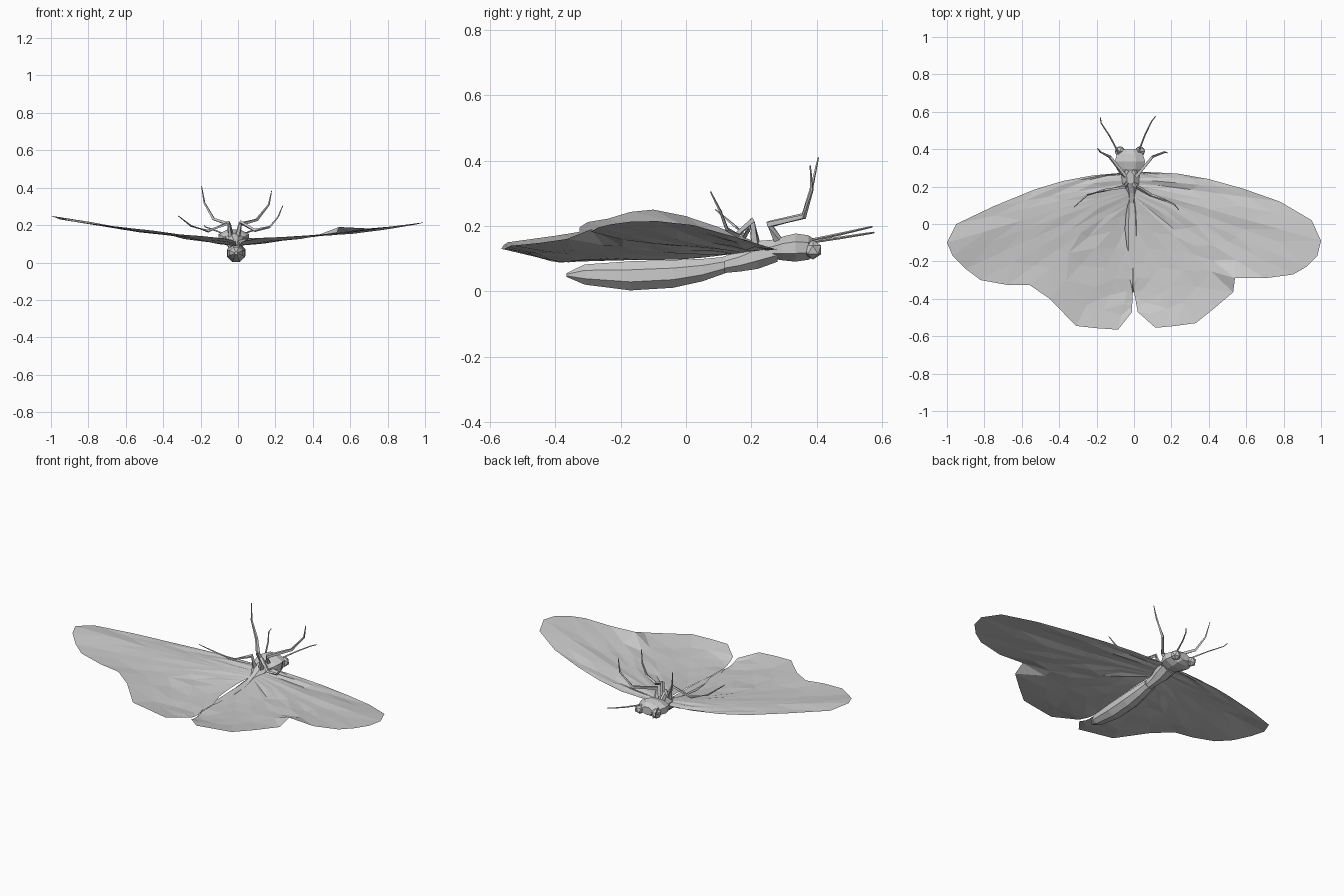
import bpy, bmesh, math, random
from mathutils import Vector

cube = bpy.data.objects.get("Cube")
if cube:
    bpy.data.objects.remove(cube, do_unlink=True)

grey = bpy.data.materials.new("plain grey")
grey.use_nodes = True
grey.diffuse_color = (0.6, 0.6, 0.6, 1)
grey.node_tree.nodes["Principled BSDF"].inputs["Base Color"].default_value = (0.6, 0.6, 0.6, 1)


def finish(name, bm, recalc=True):
    if recalc:
        bmesh.ops.recalc_face_normals(bm, faces=bm.faces[:])
    mesh = bpy.data.meshes.new(name)
    bm.to_mesh(mesh)
    bm.free()
    mesh.materials.append(grey)
    obj = bpy.data.objects.new(name, mesh)
    bpy.context.scene.collection.objects.link(obj)
    return obj


def skin(bm, rings):
    """Join closed rings of points into a capped tube."""
    rings = [[bm.verts.new(p) for p in ring] for ring in rings]
    n = len(rings[0])
    for a, b in zip(rings, rings[1:]):
        for i in range(n):
            j = (i + 1) % n
            bm.faces.new((a[i], a[j], b[j], b[i]))
    bm.faces.new(rings[0])
    bm.faces.new(rings[-1])


def loft(name, sections, sides=8):
    """Sections along y: (y, centre x, half width, bottom z, top z)."""
    bm = bmesh.new()
    rings = []
    for y, cx, w, z0, z1 in sections:
        angles = [2 * math.pi * (i + 0.5) / sides for i in range(sides)]
        rings.append([(cx + w * math.cos(a) * 1.06, y,
                       (z0 + z1) / 2 + (z1 - z0) / 2 * math.sin(a) * 1.06) for a in angles])
    skin(bm, rings)
    return finish(name, bm)


def limb(name, points, r0, r1, sides=4):
    """Tapering jointed tube along a path."""
    pts = [Vector(p) for p in points]
    bm = bmesh.new()
    rings = []
    for i, p in enumerate(pts):
        d = (pts[min(i + 1, len(pts) - 1)] - pts[max(i - 1, 0)]).normalized()
        u = d.cross(Vector((0.9, 0.3, 0.1))).normalized()
        v = d.cross(u)
        r = r0 + (r1 - r0) * i / (len(pts) - 1)
        rings.append([p + r * (u * math.cos(2 * math.pi * k / sides)
                               + v * math.sin(2 * math.pi * k / sides)) for k in range(sides)])
    skin(bm, rings)
    return finish(name, bm)


def wing(name, outline, root_x, bulge, seed):
    """Sagging, crumpled sheet; outline holds (x, y, z, root y, lift at the rim)."""
    rng = random.Random(seed)
    bm = bmesh.new()
    columns = []
    steps = (0, 0.2, 0.4, 0.6, 0.78, 1)
    for x, y, z, ry, lift in outline:
        bow = max(0, 1 - ((ry + 0.02) / 0.2) ** 2)
        root = Vector((root_x + bulge * bow, ry, 0.097 + 0.12 * max(0, ry) + 0.005 * min(0, ry)))
        rim = Vector((x, y, z))
        # Ribs along the straight leading edge stay unsagged
        sag = 0.014 if ry < 0.24 else 0.004
        col = []
        for t in steps:
            p = root.lerp(rim, t)
            p.z += (rng.uniform(-0.005, 0.005) - sag) * math.sin(math.pi * t)
            if t == 1:
                p.z += lift
            col.append(bm.verts.new(p))
        columns.append(col)
    for a, b in zip(columns, columns[1:]):
        for k in range(len(steps) - 1):
            bm.faces.new((a[k], a[k + 1], b[k + 1], b[k]))
    bmesh.ops.remove_doubles(bm, verts=bm.verts[:], dist=0.0005)
    bmesh.ops.triangulate(bm, faces=bm.faces[:])
    bm.normal_update()
    bmesh.ops.reverse_faces(bm, faces=[f for f in bm.faces if f.normal.z < 0])
    return finish(name, bm, recalc=False)


# Wings
wing("right_wing", [
    (-0.05, 0.275, 0.13, 0.27, 0), (-0.22, 0.26, 0.134, 0.26, 0),
    (-0.38, 0.23, 0.146, 0.25, 0), (-0.53, 0.185, 0.162, 0.24, 0),
    (-0.75, 0.095, 0.198, 0.225, 0), (-0.95, 0.0, 0.23, 0.21, 0),
    (-1.0, -0.10, 0.25, 0.195, 0), (-0.97, -0.17, 0.243, 0.18, 0),
    (-0.90, -0.24, 0.222, 0.165, 0), (-0.82, -0.30, 0.212, 0.15, 0),
    (-0.68, -0.325, 0.196, 0.13, 0), (-0.56, -0.325, 0.182, 0.10, 0),
    (-0.45, -0.40, 0.17, 0.05, 0), (-0.31, -0.545, 0.15, -0.03, 0),
    (-0.20, -0.557, 0.142, -0.12, 0), (-0.085, -0.565, 0.13, -0.22, 0),
    (-0.01, -0.47, 0.112, -0.33, 0)], -0.008, -0.04, 3)
wing("left_wing", [
    (0.02, 0.28, 0.13, 0.27, 0), (0.23, 0.27, 0.13, 0.26, 0),
    (0.40, 0.24, 0.139, 0.25, 0), (0.58, 0.19, 0.154, 0.24, 0),
    (0.78, 0.12, 0.175, 0.225, 0), (0.95, 0.02, 0.203, 0.21, 0),
    (1.0, -0.09, 0.215, 0.195, 0), (0.98, -0.17, 0.213, 0.185, 0),
    (0.92, -0.23, 0.205, 0.175, 0), (0.85, -0.27, 0.195, 0.165, 0),
    (0.70, -0.29, 0.182, 0.155, 0), (0.54, -0.29, 0.16, 0.145, 0.03),
    (0.53, -0.365, 0.16, 0.14, 0), (0.43, -0.45, 0.148, 0.06, 0),
    (0.33, -0.53, 0.14, -0.03, 0), (0.22, -0.545, 0.136, -0.12, 0),
    (0.115, -0.555, 0.13, -0.22, 0), (0.02, -0.47, 0.112, -0.33, 0)], -0.006, 0.02, 5)

# Body
loft("abdomen", [
    (-0.365, -0.01, 0.008, 0.044, 0.056), (-0.31, -0.01, 0.035, 0.02, 0.083),
    (-0.17, -0.01, 0.048, 0.002, 0.093), (-0.04, -0.01, 0.05, 0.01, 0.097),
    (0.05, -0.01, 0.043, 0.03, 0.10), (0.12, -0.013, 0.036, 0.055, 0.106)])
loft("thorax", [
    (0.11, -0.013, 0.028, 0.055, 0.105), (0.165, -0.013, 0.03, 0.06, 0.125),
    (0.22, -0.018, 0.045, 0.068, 0.155), (0.28, -0.02, 0.052, 0.09, 0.16)])
loft("head", [
    (0.265, -0.022, 0.055, 0.10, 0.152), (0.295, -0.022, 0.072, 0.094, 0.168),
    (0.335, -0.022, 0.083, 0.09, 0.178), (0.375, -0.022, 0.07, 0.096, 0.172),
    (0.398, -0.022, 0.035, 0.11, 0.155)])

# Eyes
for name, x in (("right_eye", -0.075), ("left_eye", 0.032)):
    bm = bmesh.new()
    bmesh.ops.create_icosphere(bm, subdivisions=1, radius=0.03)
    bmesh.ops.translate(bm, verts=bm.verts[:], vec=(x, 0.388, 0.127))
    finish(name, bm)

# Antennae
limb("right_antenna", [(-0.08, 0.375, 0.155), (-0.13, 0.47, 0.175),
                       (-0.176, 0.54, 0.191), (-0.18, 0.57, 0.198)], 0.005, 0.0025)
limb("left_antenna", [(0.02, 0.375, 0.15), (0.06, 0.48, 0.165),
                      (0.095, 0.55, 0.176), (0.115, 0.575, 0.18)], 0.005, 0.0025)

# Legs
limb("right_front_leg", [(-0.04, 0.285, 0.15), (-0.047, 0.255, 0.205), (-0.13, 0.36, 0.232),
                         (-0.18, 0.385, 0.32), (-0.195, 0.405, 0.41)], 0.015, 0.002)
limb("left_front_leg", [(0.0, 0.285, 0.15), (0.012, 0.255, 0.205), (0.10, 0.36, 0.228),
                        (0.165, 0.385, 0.31), (0.18, 0.38, 0.385)], 0.015, 0.002)
limb("right_back_leg", [(-0.04, 0.215, 0.14), (-0.048, 0.20, 0.213), (-0.16, 0.18, 0.168),
                        (-0.25, 0.155, 0.195), (-0.32, 0.09, 0.25)], 0.014, 0.002)
limb("left_back_leg", [(0.0, 0.215, 0.14), (0.015, 0.20, 0.215), (0.09, 0.155, 0.172),
                       (0.17, 0.125, 0.19), (0.215, 0.105, 0.245), (0.24, 0.075, 0.305)], 0.014, 0.002)
